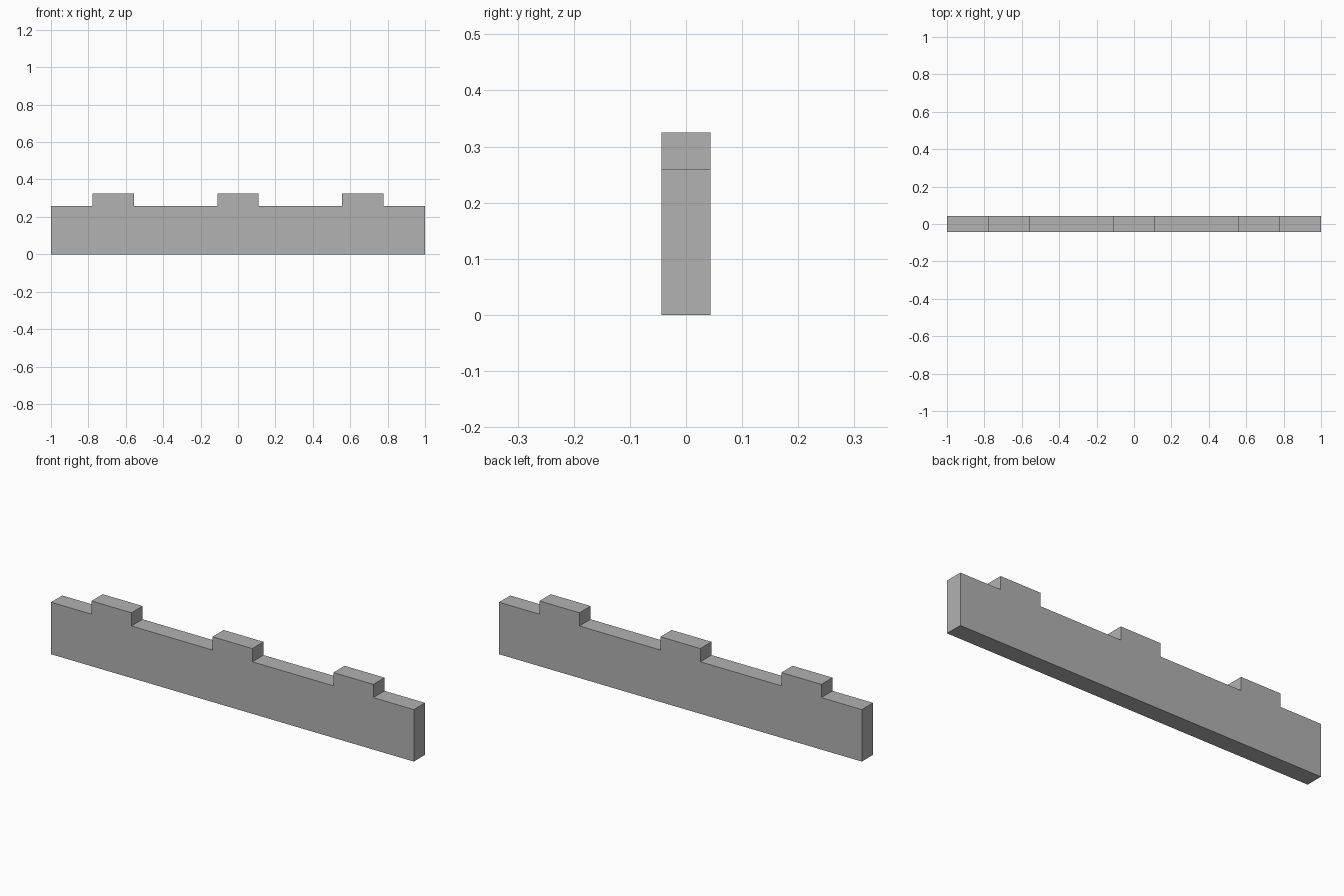
import bpy
import bmesh

cube = bpy.data.objects.get("Cube")
if cube:
    bpy.data.objects.remove(cube, do_unlink=True)

HALF_DEPTH = 0.044
WALL_TOP = 0.259
MERLON_TOP = 0.325
MERLON_HALF = 0.11

# Plain grey stone
stone = bpy.data.materials.new("stone_grey")
stone.use_nodes = True
colour = (0.445, 0.445, 0.445, 1)
stone.diffuse_color = colour
stone.node_tree.nodes["Principled BSDF"].inputs["Base Color"].default_value = colour

# Battlement outline: straight base, three evenly spaced merlons on top
outline = [(-1, 0), (1, 0), (1, WALL_TOP)]
for centre in (2 / 3, 0, -2 / 3):
    right, left = centre + MERLON_HALF, centre - MERLON_HALF
    outline += [(right, WALL_TOP), (right, MERLON_TOP),
                (left, MERLON_TOP), (left, WALL_TOP)]
outline.append((-1, WALL_TOP))

# Extrude the outline through the wall's thickness
bm = bmesh.new()
front = bm.faces.new([bm.verts.new((x, -HALF_DEPTH, z)) for x, z in outline])
extruded = bmesh.ops.extrude_face_region(bm, geom=[front], use_keep_orig=True)
back = [v for v in extruded["geom"] if isinstance(v, bmesh.types.BMVert)]
bmesh.ops.translate(bm, verts=back, vec=(0, 2 * HALF_DEPTH, 0))
bmesh.ops.recalc_face_normals(bm, faces=bm.faces)

mesh = bpy.data.meshes.new("battlement_wall")
bm.to_mesh(mesh)
bm.free()
mesh.materials.append(stone)
wall = bpy.data.objects.new("battlement_wall", mesh)
bpy.context.collection.objects.link(wall)
